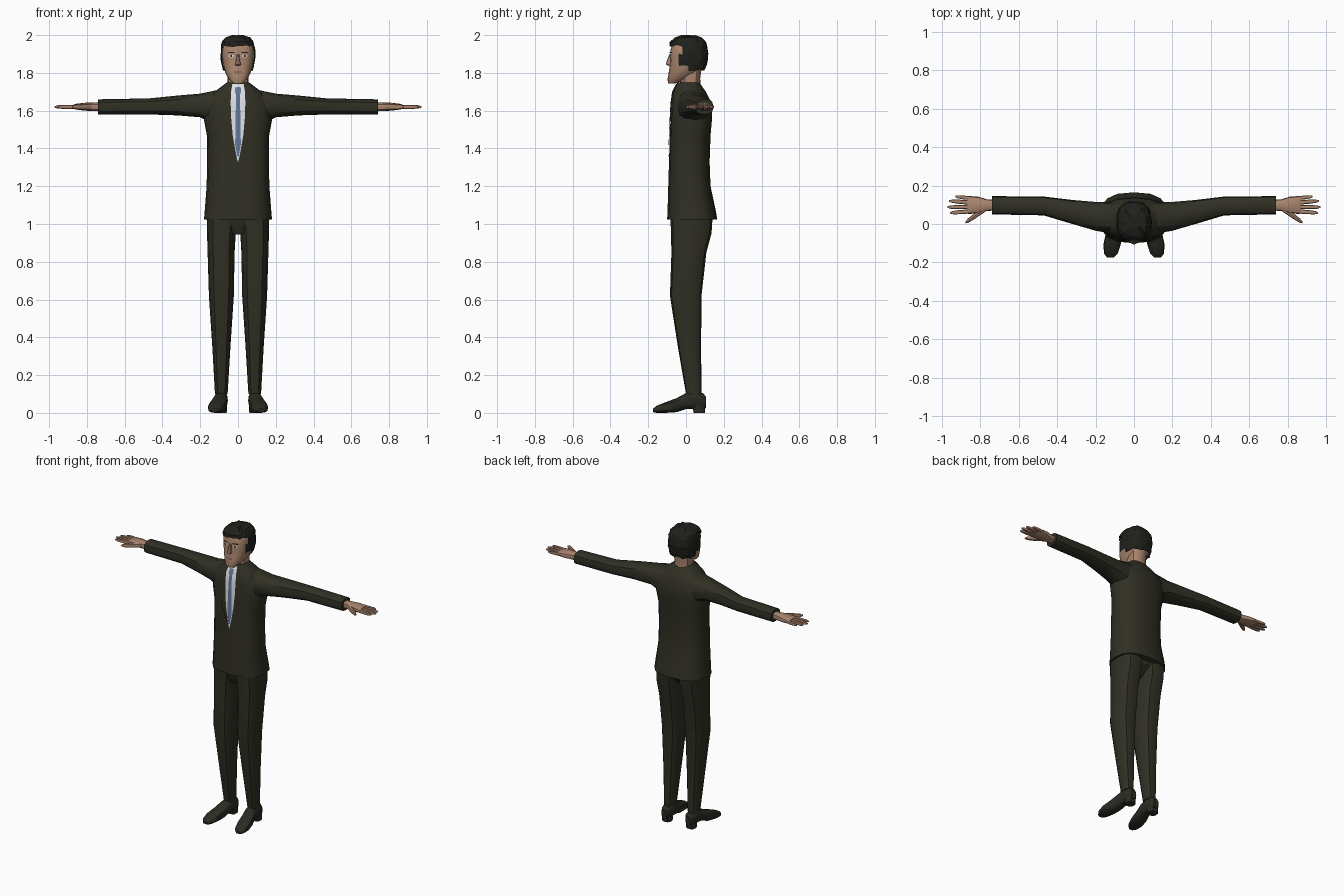
import bpy, bmesh, math, random

random.seed(4)
P = 2.6  # squareness of the rounded cross-sections


def material(name, rgb):
    m = bpy.data.materials.new(name)
    m.diffuse_color = (*rgb, 1)
    return m


SUIT = material("dark olive cloth", (0.029, 0.029, 0.018))
SHOE = material("dark shoe leather", (0.024, 0.023, 0.016))
SKIN = material("skin", (0.40, 0.235, 0.155))
HAIR = material("black hair", (0.014, 0.015, 0.011))
WHITE = material("shirt white", (0.72, 0.74, 0.78))
TIE = material("steel blue", (0.12, 0.19, 0.31))
DARK = material("dark eye", (0.02, 0.017, 0.015))
LIPS = material("lips", (0.27, 0.13, 0.095))


def finish(name, bm, mat, mirror=False, angle=35):
    bmesh.ops.recalc_face_normals(bm, faces=bm.faces)
    me = bpy.data.meshes.new(name)
    bm.to_mesh(me)
    bm.free()
    me.materials.append(mat)
    for f in me.polygons:
        f.use_smooth = True
    me.set_sharp_from_angle(angle=math.radians(angle))
    ob = bpy.data.objects.new(name, me)
    bpy.context.collection.objects.link(ob)
    if mirror:
        ob.modifiers.new("mirror", 'MIRROR').use_mirror_merge = False
    return ob


def spow(c):
    return math.copysign(abs(c) ** (2 / P), c) if abs(c) > 1e-9 else 0


def loft_mesh(axis, secs, n):
    """Each section: (position on axis, u0, u1, v0, v1)."""
    bm = bmesh.new()
    rings = []
    for t, u0, u1, v0, v1 in secs:
        ring = []
        for i in range(n):
            a = 2 * math.pi * i / n
            u = (u0 + u1) / 2 + (u1 - u0) / 2 * spow(math.cos(a))
            v = (v0 + v1) / 2 + (v1 - v0) / 2 * spow(math.sin(a))
            co = {'x': (t, u, v), 'y': (u, t, v), 'z': (u, v, t)}[axis]
            ring.append(bm.verts.new(co))
        rings.append(ring)
    for a, b in zip(rings, rings[1:]):
        for i in range(n):
            j = (i + 1) % n
            bm.faces.new((a[i], a[j], b[j], b[i]))
    bm.faces.new(rings[0])
    bm.faces.new(rings[-1])
    return bm


def loft(name, axis, secs, mat, n=12, mirror=False):
    return finish(name, loft_mesh(axis, secs, n), mat, mirror)


def front_y(secs, x, z):
    """Front surface of a z loft at x, z."""
    for a, b in zip(secs, secs[1:]):
        if a[0] <= z <= b[0]:
            k = (z - a[0]) / (b[0] - a[0])
            _, x0, x1, y0, y1 = [p + (q - p) * k for p, q in zip(a, b)]
            r = min(abs(x) / x1, 1)
            return (y0 + y1) / 2 - (y1 - y0) / 2 * (1 - r ** P) ** (1 / P)


def plate(name, secs, rows, mat, off, mirror=False, cols=4):
    """Thin panel lying on a loft's front; rows are (z, x0, x1)."""
    bm = bmesh.new()
    grid = []
    for z, x0, x1 in rows:
        xs = [x0 + (x1 - x0) * i / cols for i in range(cols + 1)]
        grid.append([bm.verts.new((x, front_y(secs, x, z) - off, z)) for x in xs])
    for a, b in zip(grid, grid[1:]):
        for i in range(cols):
            bm.faces.new((a[i], a[i + 1], b[i + 1], b[i]))
    ob = finish(name, bm, mat, mirror)
    if sum(f.normal.y for f in ob.data.polygons) > 0:
        ob.data.flip_normals()
    return ob


# Jacket body: (z, half width, front, back)
torso = [(z, -w, w, f, b) for z, w, f, b in [
    (1.025, .18, -.10, .165), (1.06, .177, -.098, .16), (1.20, .166, -.094, .13),
    (1.33, .164, -.09, .125), (1.47, .165, -.086, .13), (1.56, .182, -.082, .138),
    (1.64, .172, -.078, .135), (1.70, .125, -.07, .105), (1.75, .058, -.045, .07)]]
loft("jacket", 'z', torso, SUIT, 16)

# Sleeves
loft("sleeve", 'x', [
    (.08, -.055, .115, 1.50, 1.715), (.20, -.035, .115, 1.565, 1.69),
    (.32, 0, .125, 1.575, 1.68), (.47, .045, .143, 1.58, 1.665),
    (.74, .05, .145, 1.58, 1.66)], SUIT, 12, True)

# Shirt front, tie and lapels
shirt = [(1.33, .002), (1.40, .016), (1.47, .028), (1.56, .036), (1.64, .039),
         (1.70, .037), (1.74, .03)]
plate("shirt_front", torso, [(z, -w, w) for z, w in shirt], WHITE, .003)
plate("tie", torso, [(z, -w, w) for z, w in [
    (1.36, .004), (1.42, .015), (1.56, .013), (1.64, .011), (1.685, .010),
    (1.70, .017), (1.725, .014)]], TIE, .006, cols=2)
plate("lapel", torso, [(z, w, w + d) for (z, w), d in zip(
    shirt, (.004, .016, .028, .04, .038, .026, .012))], SUIT, .005, True, 2)

# Trousers
loft("trouser_leg", 'z', [
    (.10, .055, .122, 0, .082), (.35, .04, .136, -.043, .08),
    (.62, .022, .154, -.085, .082), (.85, .018, .161, -.077, .108),
    (.95, .012, .164, -.08, .135), (1.05, .003, .166, -.082, .142)],
    SUIT, 12, True)
loft("trouser_seat", 'z', [
    (.945, -.05, .05, -.05, .06), (1.0, -.12, .12, -.075, .12),
    (1.06, -.15, .15, -.08, .13)], SUIT, 12)

# Shoes
loft("shoe", 'y', [
    (-.175, .105, .14, .004, .022), (-.155, .085, .155, 0, .038),
    (-.11, .07, .16, 0, .056), (-.05, .06, .147, .004, .078),
    (.0, .054, .13, .02, .105), (.045, .054, .124, .022, .115),
    (.09, .058, .12, .02, .105), (.105, .07, .11, .025, .085)],
    SHOE, 12, True)
loft("shoe_heel", 'z', [(0, .06, .12, .04, .10), (.04, .057, .122, .035, .103)],
     SHOE, 12, True)

# Hands
loft("palm", 'x', [
    (.72, .07, .125, 1.597, 1.643), (.765, .068, .128, 1.597, 1.643),
    (.81, .056, .142, 1.60, 1.642), (.86, .052, .146, 1.606, 1.636),
    (.87, .056, .142, 1.61, 1.632)], SKIN, 12, True)


def finger(name, base, tip, r):
    secs = []
    for k, s in ((0, 1), (.5, 1), (.85, .8), (1, .35)):
        x, y = [a + (b - a) * k for a, b in zip(base, tip)]
        secs.append((x, y - r * s, y + r * s, 1.62 - r * s, 1.62 + r * s))
    loft(name, 'x', secs, SKIN, 8, True)


finger("little_finger", (.85, .134), (.93, .143), .010)
finger("ring_finger", (.85, .111), (.962, .120), .011)
finger("middle_finger", (.85, .088), (.972, .088), .011)
finger("index_finger", (.85, .066), (.958, .058), .011)
finger("thumb", (.775, .078), (.878, .008), .015)

# Neck and head
loft("neck", 'z', [(1.70, -.058, .058, -.035, .08), (1.77, -.055, .055, -.03, .075),
                   (1.84, -.06, .06, -.03, .085)], SKIN, 12)
head = [(z, -w, w, f, b) for z, w, f, b in [
    (1.745, .026, -.094, -.05), (1.765, .048, -.098, 0), (1.80, .067, -.091, .06),
    (1.84, .079, -.086, .09), (1.88, .085, -.083, .105), (1.92, .085, -.083, .105),
    (1.96, .074, -.07, .093), (1.985, .048, -.04, .065)]]
loft("head", 'z', head, SKIN, 16)

# Nose
loft("nose", 'z', [
    (1.838, -.012, .012, -.096, -.075), (1.845, -.016, .016, -.107, -.075),
    (1.865, -.010, .010, -.101, -.075), (1.90, -.007, .007, -.088, -.07)], SKIN, 8)

# Eyes, brows and mouth
plate("eye_white", head, [(1.882, .028, .042), (1.889, .020, .051), (1.896, .027, .044)],
      WHITE, .003, True)
plate("iris", head, [(1.883, .032, .040), (1.889, .030, .042), (1.895, .032, .040)],
      DARK, .005, True, 2)
plate("eyebrow", head, [(1.904, .018, .056), (1.911, .020, .050)], HAIR, .004, True)
plate("mouth", head, [(1.797, -.014, .014), (1.804, -.025, .025), (1.811, -.014, .014)],
      LIPS, .003)

# Curly hair: a jittered shell with the face cut out
bm = loft_mesh('z', [(z, -w, w, f, b) for z, w, f, b in [
    (1.815, .078, -.07, .098), (1.84, .084, -.08, .108), (1.87, .088, -.085, .112),
    (1.90, .089, -.087, .114), (1.925, .088, -.087, .112), (1.942, .087, -.086, .109),
    (1.965, .081, -.082, .102), (1.984, .064, -.062, .083),
    (1.997, .032, -.025, .048)]], 28)
for v in bm.verts:
    s = random.uniform(.985, 1.055)
    v.co.x *= s
    v.co.y = .015 + (v.co.y - .015) * s
    v.co.z = min(2.0, v.co.z + random.uniform(-.005, .005))


def is_face(f):
    c = f.calc_center_median()
    return (c.z < 1.94 and c.y < -.03) or (c.z < 1.84 and c.y < .02) or len(f.verts) > 4 and c.z < 1.85


bmesh.ops.delete(bm, geom=[f for f in bm.faces if is_face(f)], context='FACES')
finish("hair", bm, HAIR, angle=15)
